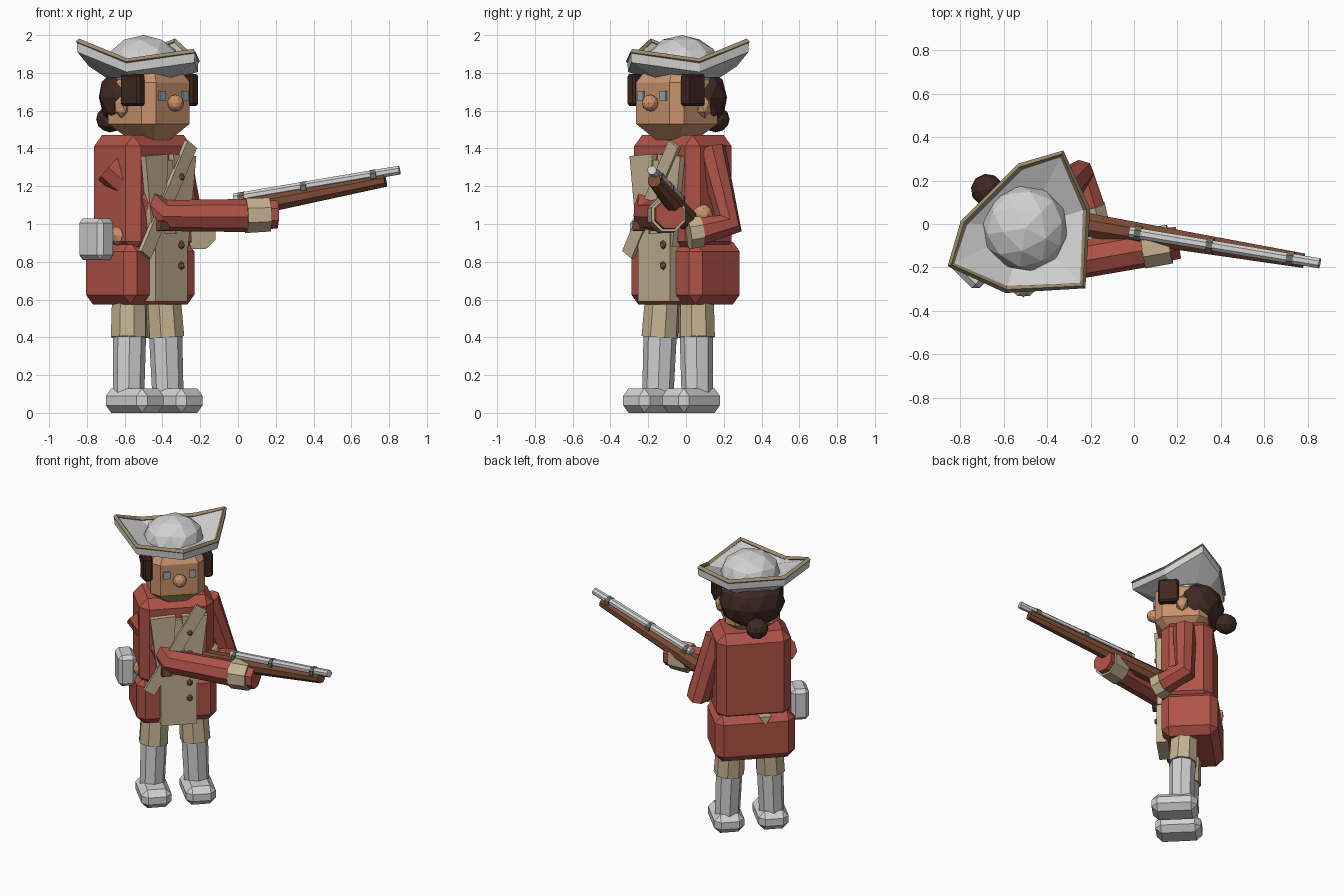
import bpy, bmesh, math
from mathutils import Matrix, Vector

if "Cube" in bpy.data.objects:
    bpy.data.objects.remove(bpy.data.objects["Cube"])


def material(name, r, g, b):
    m = bpy.data.materials.new(name)
    m.use_nodes = True
    m.diffuse_color = (r, g, b, 1)
    m.node_tree.nodes["Principled BSDF"].inputs["Base Color"].default_value = (r, g, b, 1)
    return m


RED = material("coat red", .43, .085, .062)
CREAM = material("cream cloth", .56, .45, .29)
WHITE = material("pale grey", .64, .64, .64)
SKIN = material("skin", .58, .29, .15)
HAIR = material("dark brown hair", .05, .021, .016)
WOOD = material("wood brown", .2, .07, .035)
METAL = material("dull metal", .15, .15, .13)
TRIM = material("hat trim", .33, .26, .15)
EYE = material("eye grey", .32, .4, .46)
BRASS = material("button brown", .22, .11, .045)

# The figure stands turned halfway towards +x; its parts use (side, forward, up)
BODY = Matrix.Translation((-.5, -.02, 0)) @ Matrix.Rotation(math.radians(45), 4, 'Z')


def local(side, forward, up):
    return Vector((side, -forward, up))


def finish(name, bm, mat, matrix=BODY):
    bmesh.ops.recalc_face_normals(bm, faces=bm.faces)
    me = bpy.data.meshes.new(name)
    bm.to_mesh(me)
    bm.free()
    me.materials.append(mat)
    ob = bpy.data.objects.new(name, me)
    ob.matrix_world = matrix
    bpy.context.collection.objects.link(ob)
    return ob


def block(name, center, size, chamfer, mat, tilt=0):
    """Chamfered box; size is side, forward, up."""
    bm = bmesh.new()
    bmesh.ops.create_cube(bm, size=1)
    bmesh.ops.scale(bm, vec=size, verts=bm.verts)
    if chamfer:
        bmesh.ops.bevel(bm, geom=bm.edges[:], offset=chamfer, segments=1, affect='EDGES')
    bm.transform(Matrix.Translation(local(*center)) @ Matrix.Rotation(tilt, 4, 'Y'))
    return finish(name, bm, mat)


def ball(name, center, radii, mat, matrix=BODY, detail=2):
    bm = bmesh.new()
    bmesh.ops.create_icosphere(bm, subdivisions=detail, radius=1)
    bmesh.ops.scale(bm, vec=radii, verts=bm.verts)
    bm.transform(Matrix.Translation(center))
    return finish(name, bm, mat, matrix)


def tube(name, a, b, r1, r2, mat, matrix=Matrix(), sides=8):
    a, b = Vector(a), Vector(b)
    bm = bmesh.new()
    bmesh.ops.create_cone(bm, cap_ends=True, segments=sides, radius1=r1, radius2=r2,
                          depth=(b - a).length)
    turn = (b - a).to_track_quat('Z', 'Y').to_matrix().to_4x4()
    bm.transform(Matrix.Translation((a + b) / 2) @ turn @ Matrix.Rotation(math.pi / sides, 4, 'Z'))
    return finish(name, bm, mat, matrix)


def loft(name, rings, mat, matrix=BODY, caps=True, closed=False):
    """Skin equal-length rings of points."""
    bm = bmesh.new()
    loops = [[bm.verts.new(p) for p in ring] for ring in rings]
    n = len(loops[0])
    pairs = list(zip(loops, loops[1:])) + ([(loops[-1], loops[0])] if closed else [])
    for lo, hi in pairs:
        for i in range(n):
            j = (i + 1) % n
            bm.faces.new((lo[i], lo[j], hi[j], hi[i]))
    if caps:
        bm.faces.new(loops[0])
        bm.faces.new(loops[-1])
    return finish(name, bm, mat, matrix)


def bent_tube(name, points, radii, depth, mat, matrix=Matrix(), cyclic=False, resolution=2):
    cu = bpy.data.curves.new(name, 'CURVE')
    cu.dimensions = '3D'
    cu.bevel_depth, cu.bevel_resolution, cu.use_fill_caps = depth, resolution, True
    sp = cu.splines.new('POLY')
    sp.points.add(len(points) - 1)
    for pt, p, r in zip(sp.points, points, radii):
        pt.co, pt.radius = (*p, 1), r
    sp.use_cyclic_u = cyclic
    tmp = bpy.data.objects.new(name + " path", cu)
    bpy.context.collection.objects.link(tmp)
    bpy.context.view_layer.update()
    bm = bmesh.new()
    me = bpy.data.meshes.new_from_object(tmp.evaluated_get(bpy.context.evaluated_depsgraph_get()))
    bm.from_mesh(me)
    bpy.data.objects.remove(tmp)
    for f in bm.faces:
        f.smooth = False
        f.material_index = 0
    ob = finish(name, bm, mat, matrix)
    return ob


def octagon(w, d, c, forward, z):
    """Rectangle with cut corners."""
    pts = [(w - c, d), (w, d - c), (w, c - d), (w - c, -d),
           (c - w, -d), (-w, c - d), (-w, d - c), (c - w, d)]
    return [local(x, y + forward, z) for x, y in pts]


# Legs, shoes and side features, mirrored
for s, tag in ((-1, "right"), (1, "left")):
    block(f"{tag}_shoe", (s * .147, .08, .065), (.2, .31, .13), .04, WHITE)
    tube(f"{tag}_stocking", local(s * .147, .035, .1), local(s * .135, .03, .42), .083, .088, WHITE, BODY)
    tube(f"{tag}_breeches", local(s * .138, .03, .4), local(s * .125, .02, .64), .1, .095, CREAM, BODY)
    block(f"{tag}_hair_lock", (s * .2, .12, 1.71), (.06, .14, .17), .012, HAIR)
    ball(f"{tag}_ear", local(s * .195, .03, 1.62), (.035, .045, .06), SKIN, detail=1)
    block(f"{tag}_eye", (s * .085, .222, 1.68), (.045, .02, .05), 0, EYE)

# Coat
block("coat_skirt", (0, -.025, .74), (.53, .38, .33), .05, RED)
block("coat_body", (0, -.005, 1.16), (.495, .35, .62), .058, RED)


def plate(name, outline, back, front, mat):
    loft(name, [[local(x, f, z) for x, z in outline] for f in (back, front)], mat)


# Waistcoat, lapels, strap and buttons
plate("waistcoat_lower", [(-.12, .59), (.12, .59), (.12, .95), (-.12, .95)], .1, .21, CREAM)
plate("waistcoat_upper", [(-.12, .9), (.12, .9), (.14, 1.34), (-.14, 1.34)], .1, .195, CREAM)
for s, tag in ((-1, "right"), (1, "left")):
    plate(f"{tag}_lapel", [(s * .02, 1.37), (s * .19, 1.36), (s * .13, .88), (s * .05, .88)],
          .14, .205, CREAM)
block("shoulder_strap", (-.025, .205, 1.13), (.08, .025, .68), 0, CREAM, .535)
block("strap_buckle", (-.09, .235, .99), (.065, .04, .055), .005, WOOD)
for i, z in enumerate((.78, .89, 1.1, 1.25)):
    ball(f"button_{i + 1}", local(.07, .212, z), (.022, .018, .024), BRASS, detail=1)
plate("back_tab", [(-.1, .9), (-.02, .9), (-.06, .84)], -.17, -.225, CREAM)
block("hip_pouch", (-.31, -.045, .92), (.12, .18, .22), .025, WHITE)

# Head
loft("head", [octagon(.07, .07, .02, .05, 1.43), octagon(.18, .18, .055, .04, 1.53),
              octagon(.18, .18, .055, .04, 1.75), octagon(.14, .14, .04, .04, 1.81)], SKIN)
ball("nose", local(0, .24, 1.64), (.045, .045, .045), SKIN)
ball("hair", local(0, -.06, 1.67), (.22, .18, .18), HAIR)
ball("hair_bun", local(0, -.25, 1.555), (.075, .075, .07), HAIR)

# Three-cornered hat: right half of the rim, mirrored (side, forward, up)
half = [(.27, .14, 1.86), (.372, -.128, 1.965), (.188, -.225, 1.89)]
rim = [(0, .385, 1.91)] + half + [(-x, y, z) for x, y, z in reversed(half)]


def rim_ring(scale, dz):
    return [local(x * scale, y * scale, z + dz) for x, y, z in rim]


def base_ring(radius, up):
    return [local(*(Vector((x, y)).normalized() * radius), up) for x, y, z in rim]


loft("hat_brim", [base_ring(.2, 1.775), rim_ring(.99, -.055), rim_ring(1, -.005),
                  rim_ring(.94, -.005), base_ring(.19, 1.85)], WHITE)
bent_tube("hat_trim", rim_ring(.97, 0), [1] * len(rim), .017, TRIM, BODY, True, 0)
ball("hat_crown", local(0, 0, 1.84), (.2, .2, .16), WHITE)

# Arms and hands, placed in world space
bent_tube("right_sleeve", [(-.68, -.17, 1.3), (-.4, -.19, 1.045), (.06, -.11, 1.045)],
          [1, 1, 1], .088, RED)
tube("right_cuff", (.04, -.113, 1.045), (.165, -.093, 1.05), .1, .097, CREAM)
tube("right_sleeve_end", (.15, -.095, 1.05), (.205, -.086, 1.05), .083, .08, RED)
ball("right_hand", (.225, -.083, 1.05), (.068, .06, .06), SKIN)
bent_tube("left_sleeve", [(-.335, .13, 1.4), (-.26, .225, 1.0), (-.205, .06, .96)],
          [1, 1, 1], .08, RED)
tube("left_cuff", (-.215, .08, .962), (-.2, .01, .95), .088, .09, CREAM)
ball("left_hand", (-.205, -.04, .94), (.072, .065, .06), SKIN)


# Musket
def along(x, drop=0):
    return Vector((x, -.04 - .165 * x, 1.14 + .17 * x - drop))


tube("musket_stock", along(-.34, .07), along(.78, .042), .062, .036, WOOD)
tube("musket_barrel", along(-.02), along(.855), .027, .025, WHITE)
for i, x in enumerate((.02, .35, .72)):
    tube(f"barrel_band_{i + 1}", along(x - .015, .008), along(x + .015, .008), .036, .036, METAL)
